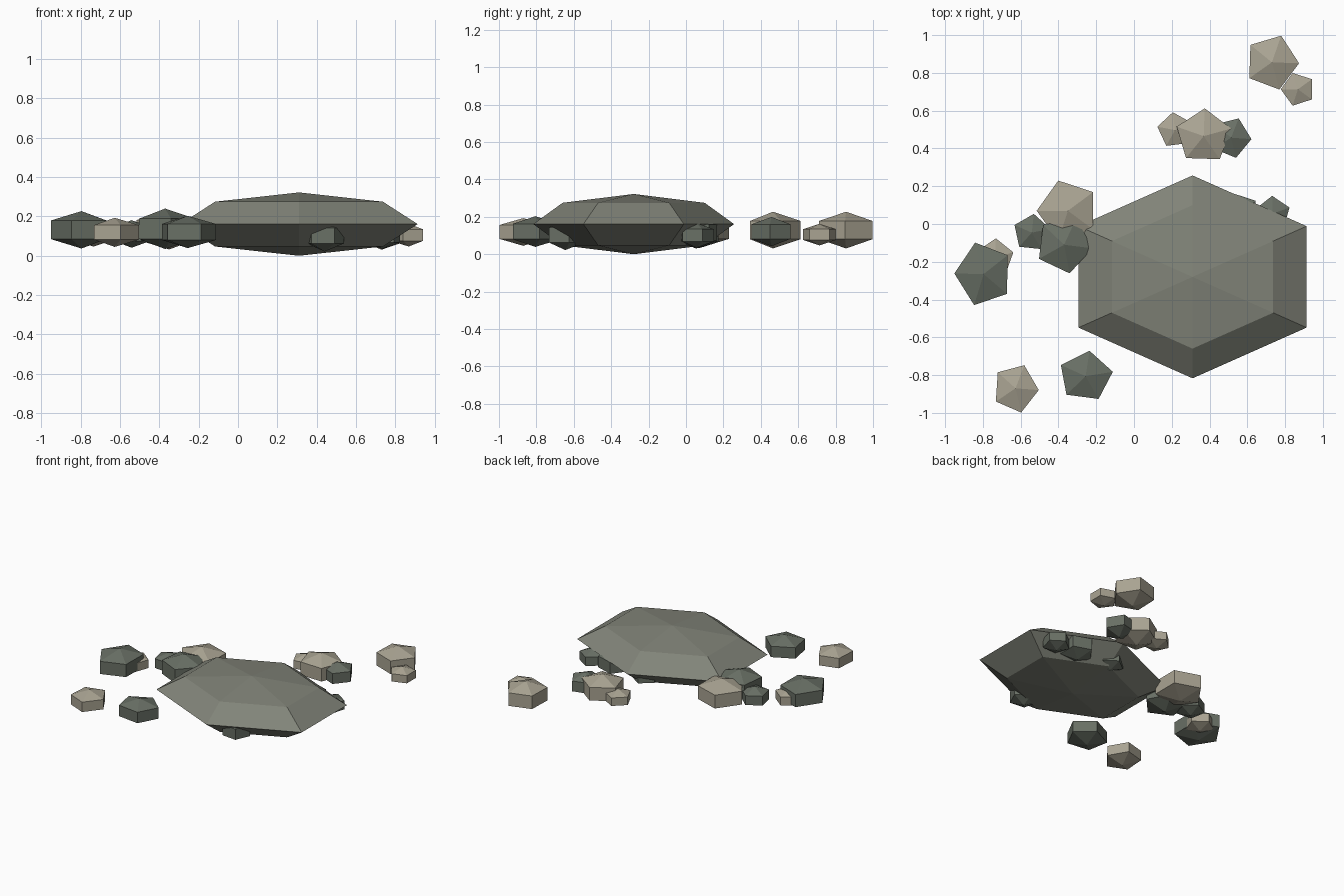
import bpy, bmesh
from math import sin, cos, pi, radians

if "Cube" in bpy.data.objects:
    bpy.data.objects.remove(bpy.data.objects["Cube"])


def material(name, rgb):
    m = bpy.data.materials.new(name)
    m.diffuse_color = (*rgb, 1)
    m.use_nodes = True
    m.node_tree.nodes["Principled BSDF"].inputs["Base Color"].default_value = m.diffuse_color
    return m


SLATE = material("slate_grey", (0.22, 0.23, 0.19))
DARK = material("dark_stone", (0.14, 0.16, 0.13))
PALE = material("pale_stone", (0.40, 0.37, 0.29))


def rock(name, sides, bands, centre, radii, turn, mat):
    """Faceted low-poly ball: pole, rings, pole; flattened to radii."""
    bm = bmesh.new()
    cx, cy, cz = centre
    rx, ry, rz = radii
    rings = []
    for i in range(1, bands):
        t = pi * i / bands
        rings.append([bm.verts.new((cx + rx * sin(t) * cos(a), cy + ry * sin(t) * sin(a), cz + rz * cos(t)))
                      for a in (radians(turn) + 2 * pi * k / sides for k in range(sides))])
    top = bm.verts.new((cx, cy, cz + rz))
    bottom = bm.verts.new((cx, cy, cz - rz))
    for k in range(sides):
        n = (k + 1) % sides
        bm.faces.new((top, rings[0][k], rings[0][n]))
        bm.faces.new((bottom, rings[-1][n], rings[-1][k]))
        for u, d in zip(rings, rings[1:]):
            bm.faces.new((u[k], d[k], d[n], u[n]))
    me = bpy.data.meshes.new(name)
    bm.to_mesh(me)
    bm.free()
    me.materials.append(mat)
    bpy.context.collection.objects.link(bpy.data.objects.new(name, me))


# Main flat boulder
rock("main_boulder", 6, 4, (0.31, -0.28, 0.164), (0.697, 0.537, 0.161), 90, SLATE)

# Scattered stones: x, y, z, ring radius x, ring radius y, half height, turn, material
stones = [
    (0.73, 0.856, 0.132, 0.144, 0.150, 0.098, -2, PALE),
    (0.868, 0.713, 0.108, 0.091, 0.091, 0.058, -36, PALE),
    (0.369, 0.465, 0.132, 0.152, 0.147, 0.098, 16, PALE),
    (0.217, 0.497, 0.110, 0.095, 0.095, 0.060, 25, PALE),
    (0.514, 0.457, 0.124, 0.108, 0.110, 0.078, -4, DARK),
    (-0.35, 0.070, 0.135, 0.165, 0.168, 0.100, 36, PALE),
    (-0.37, -0.11, 0.140, 0.152, 0.154, 0.103, -7, DARK),
    (-0.541, -0.046, 0.114, 0.100, 0.100, 0.070, 12, DARK),
    (-0.796, -0.265, 0.135, 0.155, 0.174, 0.095, 35, DARK),
    (-0.735, -0.178, 0.112, 0.100, 0.102, 0.062, 16, PALE),
    (-0.627, -0.87, 0.122, 0.123, 0.132, 0.074, -4, PALE),
    (-0.256, -0.806, 0.124, 0.146, 0.136, 0.082, 10, DARK),
    (0.55, 0.055, 0.118, 0.116, 0.116, 0.085, 36, DARK),
    (0.735, 0.055, 0.104, 0.094, 0.094, 0.066, 20, DARK),
    (0.44, -0.645, 0.105, 0.100, 0.100, 0.080, -60, DARK),
    (0.28, 0.080, 0.104, 0.095, 0.095, 0.064, 20, DARK),
]
for i, (x, y, z, rx, ry, rz, turn, mat) in enumerate(stones, 1):
    # ring radius is measured at 60 degrees from the pole
    rock(f"stone_{i:02d}", 5, 3, (x, y, z), (rx / sin(pi / 3), ry / sin(pi / 3), rz), turn, mat)

# Settle everything on the ground
low = min(v.co.z for o in bpy.data.objects for v in o.data.vertices)
for o in bpy.data.objects:
    for v in o.data.vertices:
        v.co.z -= low
